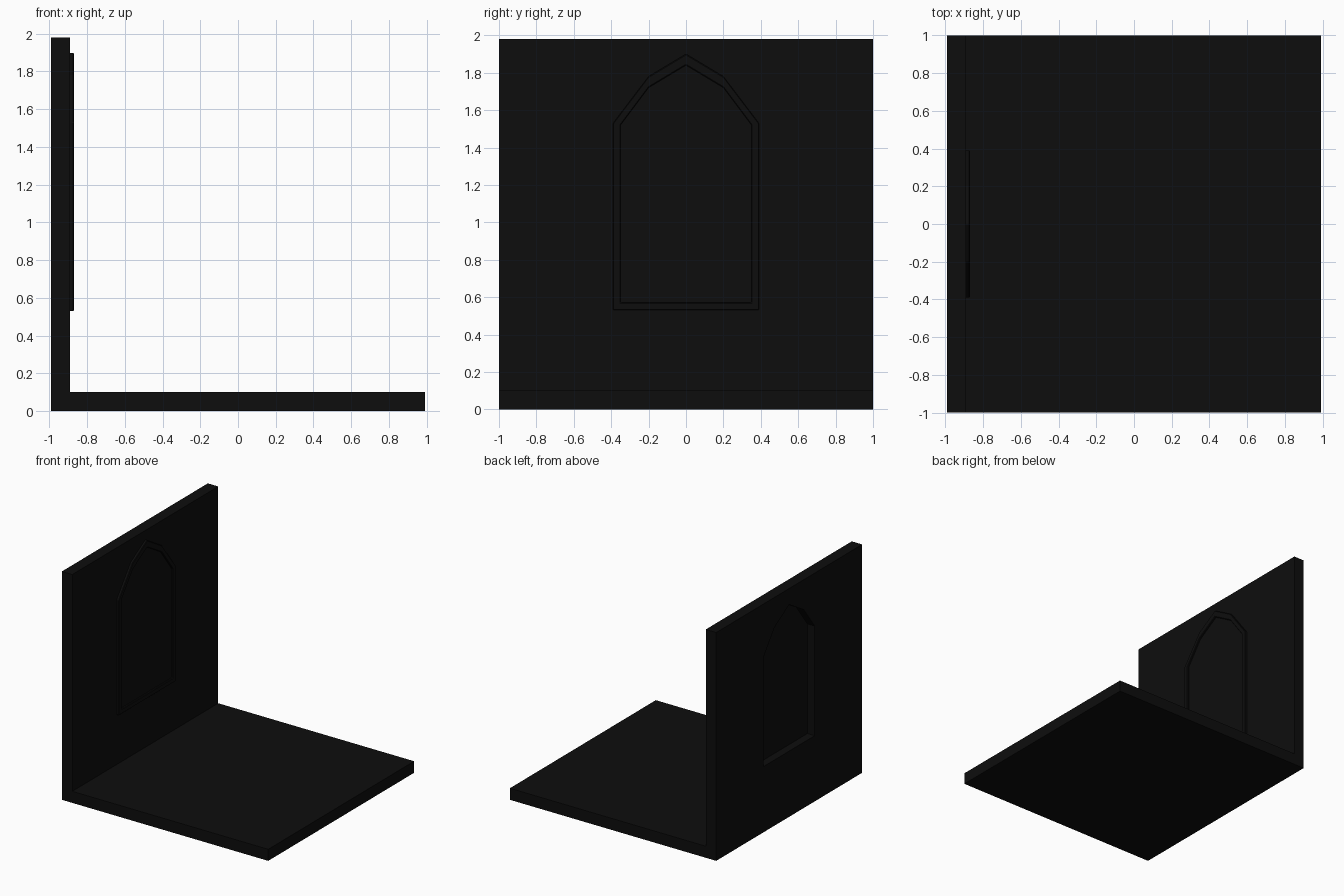
import bpy, bmesh

old = bpy.data.objects.get("Cube")
if old:
    bpy.data.objects.remove(old, do_unlink=True)

# Single near-black finish
black = bpy.data.materials.new("matte black")
black.use_nodes = True
colour = (0.004, 0.004, 0.004, 1)
black.diffuse_color = colour
black.node_tree.nodes["Principled BSDF"].inputs["Base Color"].default_value = colour

# Half outlines of the pointed arch, as (y, z)
OUTER = [(0.39, 0.53), (0.39, 1.53), (0.2, 1.78), (0, 1.9)]
INNER = [(0.35, 0.57), (0.35, 1.52), (0.2, 1.72), (0, 1.84)]


def mirrored(half):
    return half + [(-y, z) for y, z in reversed(half[:-1])]


def finish(name, bm):
    bmesh.ops.recalc_face_normals(bm, faces=bm.faces)
    mesh = bpy.data.meshes.new(name)
    bm.to_mesh(mesh)
    bm.free()
    mesh.materials.append(black)
    obj = bpy.data.objects.new(name, mesh)
    bpy.context.collection.objects.link(obj)
    return obj


def ring(name, outer, inner, x0, x1):
    """Solid between two matching closed outlines, extruded along x."""
    bm = bmesh.new()
    loops = [[bm.verts.new((x, y, z)) for y, z in pts]
             for pts, x in ((outer, x0), (outer, x1), (inner, x1), (inner, x0))]
    n = len(outer)
    for a, b in zip(loops, loops[1:] + loops[:1]):
        for i in range(n):
            j = (i + 1) % n
            bm.faces.new((a[i], a[j], b[j], b[i]))
    return finish(name, bm)


def prism(name, pts, x0, x1):
    bm = bmesh.new()
    face = bm.faces.new([bm.verts.new((x0, y, z)) for y, z in pts])
    moved = bmesh.ops.extrude_face_region(bm, geom=[face], use_keep_orig=True)["geom"]
    verts = [v for v in moved if isinstance(v, bmesh.types.BMVert)]
    bmesh.ops.translate(bm, verts=verts, vec=(x1 - x0, 0, 0))
    return finish(name, bm)


def rectangle(z0, z1):
    return [(1, z0), (1, z1), (-1, z1), (-1, z0)]


# Floor slab
prism("floor", rectangle(0, 0.1), -0.89, 0.99)

# Wall with an arched opening: outer outline matched point for point to the arch
wall_outline = mirrored([(1, 0), (1, 1.52), (1, 1.98), (0, 1.98)])
ring("wall", wall_outline, mirrored(INNER), -0.99, -0.89)

# Raised window frame with softened edges
frame = ring("window_frame", mirrored(OUTER), mirrored(INNER), -0.9, -0.87)
bevel = frame.modifiers.new("soft edges", "BEVEL")
bevel.width = 0.004
bevel.segments = 1

# Window pane set close to the inner face, leaving a deep recess behind
prism("window_pane", mirrored(INNER), -0.92, -0.885)
